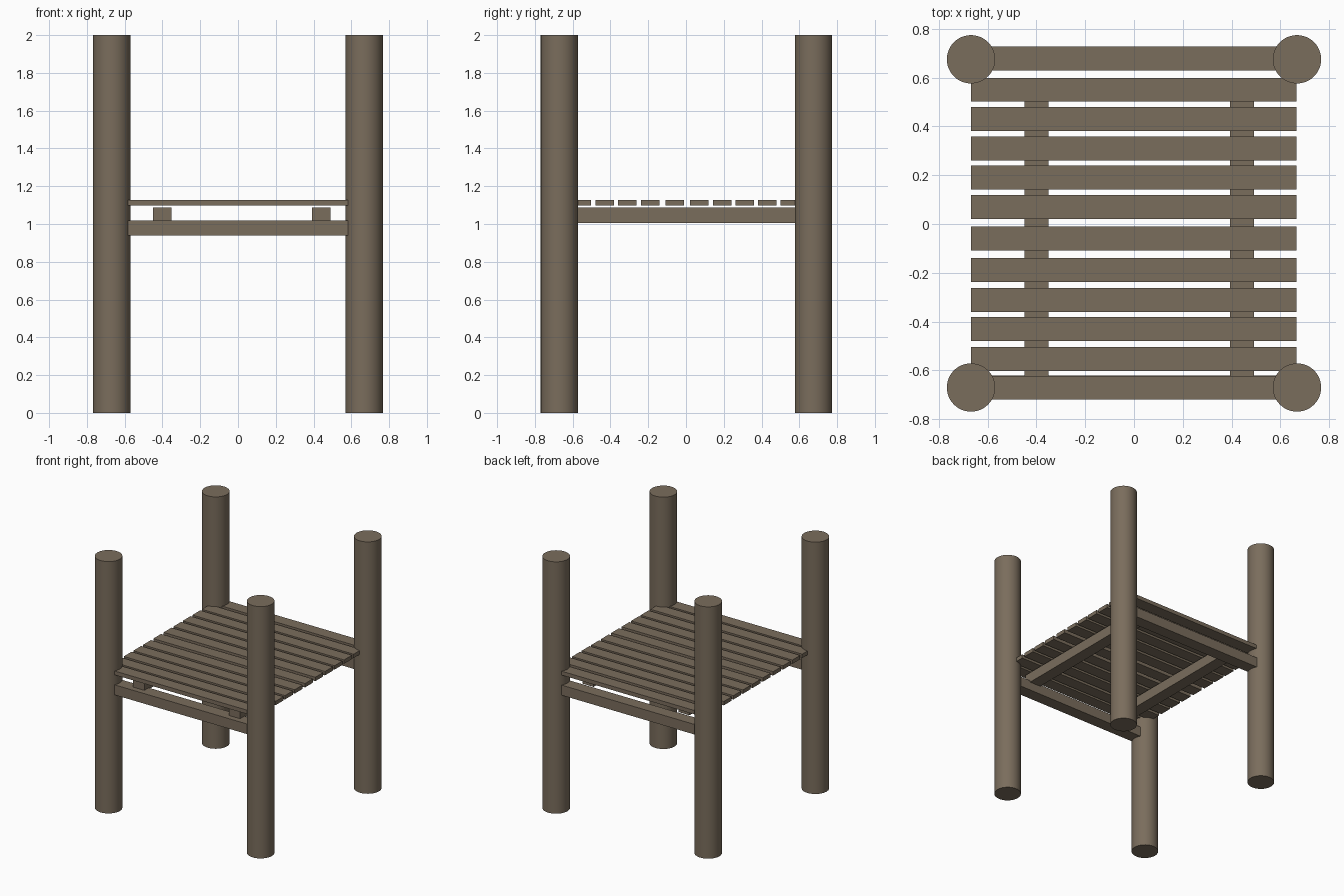
import bpy

if "Cube" in bpy.data.objects:
    bpy.data.objects.remove(bpy.data.objects["Cube"])

wood = bpy.data.materials.new("weathered brown wood")
wood.diffuse_color = (0.195, 0.153, 0.108, 1)
wood.use_nodes = True
wood.node_tree.nodes["Principled BSDF"].inputs["Base Color"].default_value = wood.diffuse_color


def box(name, x0, x1, y0, y1, z0, z1):
    bpy.ops.mesh.primitive_cube_add(
        size=1, location=((x0 + x1) / 2, (y0 + y1) / 2, (z0 + z1) / 2))
    ob = bpy.context.object
    ob.name = name
    ob.scale = (x1 - x0, y1 - y0, z1 - z0)
    bpy.ops.object.transform_apply(location=False, rotation=False, scale=True)
    ob.data.materials.append(wood)
    return ob


# round corner posts
for x in (-0.668, 0.668):
    for y in (-0.67, 0.675):
        bpy.ops.mesh.primitive_cylinder_add(
            vertices=48, radius=0.099, depth=2, location=(x, y, 1))
        post = bpy.context.object
        post.name = "corner_post"
        post.data.materials.append(wood)
        bpy.ops.object.shade_smooth_by_angle()

# cross beams between the posts, front and back
box("front_beam", -0.668, 0.665, -0.72, -0.62, 0.938, 1.018)
box("back_beam", -0.668, 0.665, 0.63, 0.728, 0.938, 1.018)

# joists under the deck
for x in (-0.4, 0.442):
    box("joist", x - 0.049, x + 0.049, -0.675, 0.598, 1.005, 1.087)

# deck planks
for y in (-0.671, -0.553, -0.43, -0.311, -0.189, -0.06,
          0.07, 0.191, 0.31, 0.431, 0.55, 0.678):
    box("deck_plank", -0.668, 0.665, y - 0.049, y + 0.049, 1.097, 1.128)
